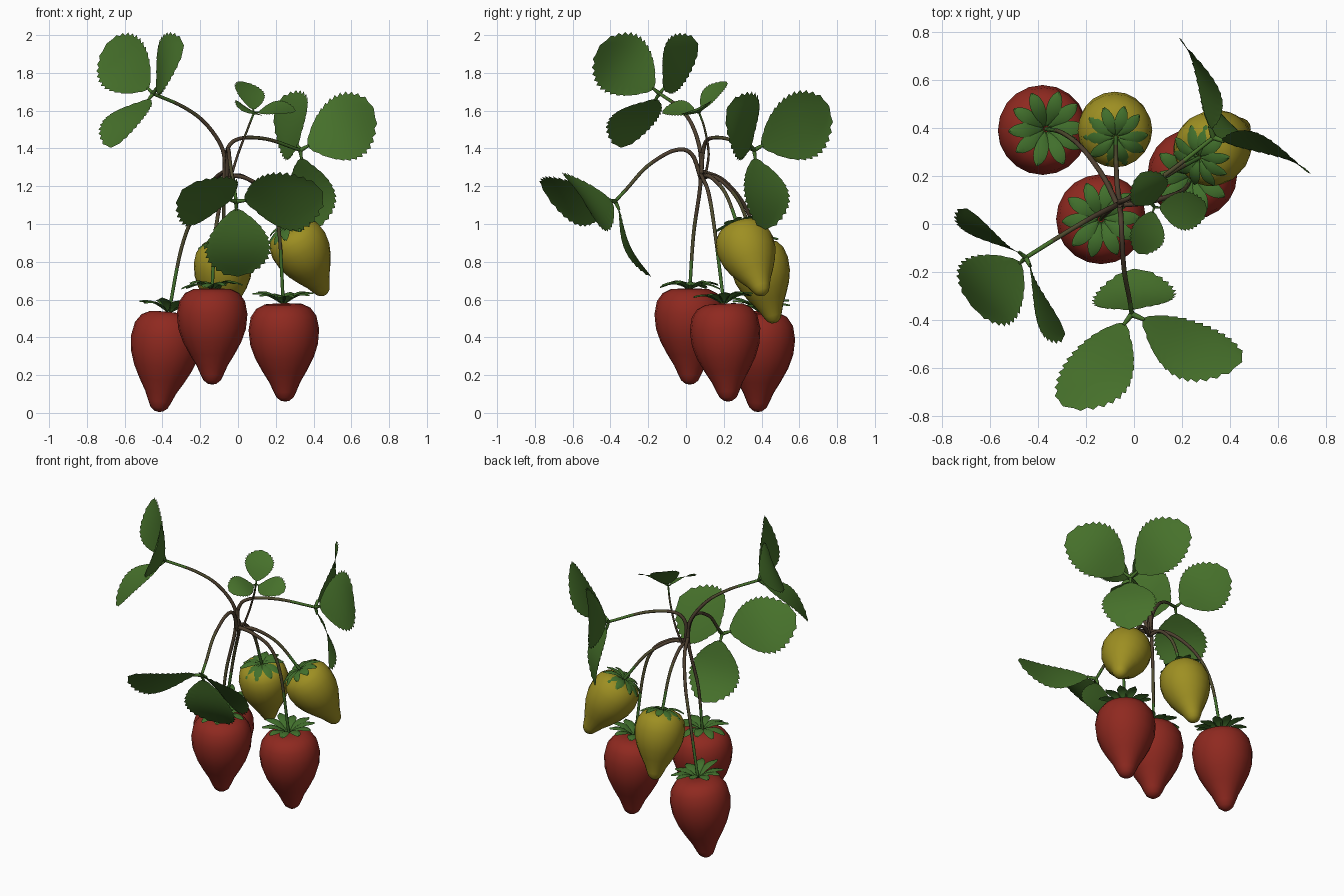
import bpy, bmesh, math, random
from mathutils import Vector, Matrix

if "Cube" in bpy.data.objects:
    bpy.data.objects.remove(bpy.data.objects["Cube"])

random.seed(4)


def mat(name, rgb):
    m = bpy.data.materials.new(name)
    m.diffuse_color = (*rgb, 1)
    m.use_nodes = True
    m.node_tree.nodes["Principled BSDF"].inputs["Base Color"].default_value = m.diffuse_color
    return m


RED = mat("ripe red", (0.275, 0.022, 0.014))
YELLOW = mat("unripe yellow", (0.34, 0.275, 0.016))
LEAF = mat("leaf green", (0.062, 0.165, 0.024))
CALYX = mat("calyx green", (0.053, 0.16, 0.025))
BROWN = mat("stem brown", (0.075, 0.05, 0.029))
OLIVE = mat("stem olive", (0.08, 0.073, 0.029))


def finish(name, bm, mats, angle=60):
    me = bpy.data.meshes.new(name)
    bmesh.ops.recalc_face_normals(bm, faces=bm.faces)
    bm.to_mesh(me)
    bm.free()
    for m in mats:
        me.materials.append(m)
    ob = bpy.data.objects.new(name, me)
    bpy.context.collection.objects.link(ob)
    bpy.ops.object.select_all(action='DESELECT')
    ob.select_set(True)
    bpy.context.view_layer.objects.active = ob
    bpy.ops.object.shade_smooth_by_angle(angle=math.radians(angle))
    return ob


def bridge(bm, a, b, closed=True):
    n = len(a)
    return [bm.faces.new((a[i], a[(i + 1) % n], b[(i + 1) % n], b[i]))
            for i in range(n if closed else n - 1)]


def smooth_path(pts, steps=6):
    # Catmull-Rom curve through the points
    p = [Vector(q) for q in pts]
    p = [2 * p[0] - p[1]] + p + [2 * p[-1] - p[-2]]
    out = []
    for i in range(1, len(p) - 2):
        a, b, c, d = p[i - 1:i + 3]
        for s in range(steps):
            t = s / steps
            out.append(0.5 * (2 * b + (c - a) * t + (2 * a - 5 * b + 4 * c - d) * t * t
                              + (3 * b - a - 3 * c + d) * t ** 3))
    return out + [p[-2]]


def tube(name, pts, r0, r1, mats):
    # tapered stem whose colour changes along its length
    path, bm, prev, n = smooth_path(pts), bmesh.new(), None, 7
    last = len(path) - 1
    for i, c in enumerate(path):
        d = (path[min(i + 1, last)] - path[max(i - 1, 0)]).normalized()
        side = d.cross(Vector((0.31, 0.87, 0.38))).normalized()
        up = d.cross(side)
        r = r0 + (r1 - r0) * i / last
        ring = [bm.verts.new(c + r * (side * math.cos(2 * math.pi * k / n) + up * math.sin(2 * math.pi * k / n)))
                for k in range(n)]
        if prev:
            for f in bridge(bm, prev, ring):
                t = i / last
                f.material_index = min(len(mats) - 1, 0 if t < 0.6 else 1 if t < 0.84 else 2)
        else:
            bm.faces.new(ring)
        prev = ring
    bm.faces.new(prev)
    return finish(name, bm, mats)


# fruit profile: (distance below the top, radius)
PROFILE = [(0.002, 0.05), (0.005, 0.10), (0.026, 0.143), (0.07, 0.174), (0.14, 0.187), (0.22, 0.179),
           (0.29, 0.155), (0.36, 0.118), (0.42, 0.082), (0.47, 0.06), (0.50, 0.045), (0.518, 0.022)]


def fruit(name, base, tip, colour, lift):
    base, tip = Vector(base), Vector(tip)
    axis = tip - base
    k = 1.0 if colour == RED else 0.83
    rot = Vector((0, 0, -1)).rotation_difference(axis).to_matrix().to_4x4()
    M = Matrix.Translation(base) @ rot
    zs = axis.length / 0.522
    bm, prev, n = bmesh.new(), None, 20
    top = bm.verts.new(M @ Vector((0, 0, -0.006)))
    for d, r in PROFILE:
        ring = [bm.verts.new(M @ Vector((k * r * math.cos(2 * math.pi * i / n),
                                         k * r * math.sin(2 * math.pi * i / n), -d * zs))) for i in range(n)]
        if prev:
            bridge(bm, prev, ring)
        else:
            for i in range(n):
                bm.faces.new((top, ring[i], ring[(i + 1) % n]))
        prev = ring
    end = bm.verts.new(tip)
    for i in range(n):
        bm.faces.new((end, prev[i], prev[(i + 1) % n]))
    finish(name, bm, [colour])
    # calyx: ten slim sepals around the stem end
    bm = bmesh.new()
    for s in range(10):
        turn = M @ Matrix.Rotation(2 * math.pi * (s + 0.2 * random.random()) / 10, 4, 'Z')
        rise = lift + random.uniform(-0.018, 0.018)
        prev = None
        for j in range(9):
            t = j / 8
            w = 0.004 + 0.026 * math.sin(math.pi * t ** 1.25) ** 0.7 if j < 8 else 0.004
            x = k * (0.012 + 0.15 * t)
            z = k * (0.006 + 0.022 * math.sin(math.pi * t) + rise * t)
            row = [bm.verts.new(turn @ Vector((x, k * w * u, z - 0.008 * abs(u)))) for u in (-1, 0, 1)]
            if prev:
                bridge(bm, prev, row, False)
            prev = row
    finish(name + "_calyx", bm, [CALYX])


def leaflet(name, node, tip, face):
    # rounded saw-edged blade, arched along its length and cupped across it
    node, tip = Vector(node), Vector(tip)
    d = (tip - node).normalized()
    face = Vector(face)
    nrm = (face - d * face.dot(d)).normalized()
    side = nrm.cross(d)
    full = (tip - node).length
    start = node + d * full * 0.10
    L = full * 0.92
    bm, prev, rows, cols = bmesh.new(), None, 26, 8
    for j in range(rows + 1):
        t = j / rows
        bell = max(0.0, math.sin(math.pi * t ** 1.1))
        w = 0.44 * L * bell ** 0.64 + 0.004
        row = []
        for i in range(cols + 1):
            u = 2 * i / cols - 1
            edge = abs(u) > 0.99
            wu = w * u * (0.91 if edge and j % 2 else 1)
            fwd = 0.025 * L if edge and j % 2 == 0 and 0 < j < rows else 0
            h = L * bell * (0.09 + 0.03 * u * u)
            row.append(bm.verts.new(start + d * (L * t + fwd) + side * wu + nrm * h))
        if prev:
            bridge(bm, prev, row, False)
        prev = row
    finish(name, bm, [LEAF])
    r = 0.012 * full / 0.45
    tube(name + "_stalk", [node, node + d * full * 0.07, start + d * 0.02 * L], r, r * 0.6, [LEAF])


# leaves: node, upper-face direction, three leaflet tips, stem path from the crown
LEAVES = {
    "left_leaf": ((-0.45, -0.14, 1.69), (-0.70, -0.58, 0.40),
                  [(-0.29, -0.45, 1.94), (-0.69, 0.06, 1.95), (-0.67, -0.34, 1.41)],
                  [(-0.07, 0.08, 1.24), (-0.08, 0.075, 1.39), (-0.17, 0.03, 1.53), (-0.29, -0.04, 1.62)]),
    "front_leaf": ((-0.01, -0.375, 1.12), (0.1, -0.83, -0.54),
                   [(-0.29, -0.75, 1.18), (0.44, -0.57, 1.17), (0.0, -0.19, 0.73)],
                   [(-0.06, 0.08, 1.24), (-0.055, 0.03, 1.37), (-0.05, -0.06, 1.39),
                    (-0.04, -0.2, 1.31), (-0.02, -0.31, 1.19)]),
    "right_leaf": ((0.33, 0.36, 1.39), (0.68, 0.68, 0.05),
                   [(0.20, 0.75, 1.62), (0.71, 0.22, 1.61), (0.39, 0.42, 0.98)],
                   [(-0.05, 0.08, 1.24), (-0.06, 0.09, 1.38), (0.0, 0.12, 1.45), (0.15, 0.22, 1.45)]),
    "small_leaf": ((0.085, 0.07, 1.59), (0.36, -0.38, 0.85),
                   [(0.02, -0.12, 1.60), (0.30, 0.06, 1.60), (0.03, 0.21, 1.75)],
                   [(-0.04, 0.1, 1.24), (0.0, 0.12, 1.37), (0.05, 0.1, 1.5)]),
}
for name, (node, face, tips, path) in LEAVES.items():
    thin = 0.6 if name == "small_leaf" else 1
    tube(name + "_stem", path + [node], 0.012 * thin, 0.009 * thin, [BROWN, OLIVE, LEAF])
    for i, tip in enumerate(tips):
        leaflet(f"{name}_blade_{i + 1}", node, tip, face)

# fruits: top, tip, colour, sepal lift, stem path from the crown
FRUITS = {
    "red_fruit_left": ((-0.365, 0.395, 0.535), (-0.42, 0.38, 0.005), RED, 0.045,
                       [(-0.07, 0.08, 1.28), (-0.13, 0.2, 1.23), (-0.22, 0.32, 1.08), (-0.30, 0.38, 0.87)]),
    "red_fruit_middle": ((-0.137, 0.02, 0.66), (-0.137, 0.02, 0.15), RED, 0.01,
                         [(-0.06, 0.08, 1.38), (-0.08, 0.075, 1.2), (-0.12, 0.04, 0.95)]),
    "red_fruit_right": ((0.24, 0.2, 0.58), (0.25, 0.225, 0.06), RED, 0.05,
                        [(-0.05, 0.08, 1.26), (0.05, 0.09, 1.24), (0.16, 0.12, 1.16), (0.215, 0.15, 0.98)]),
    "yellow_fruit_right": ((0.27, 0.276, 0.985), (0.46, 0.41, 0.625), YELLOW, -0.03,
                           [(-0.05, 0.08, 1.25), (0.03, 0.13, 1.25), (0.15, 0.21, 1.16)]),
    "yellow_fruit_back": ((-0.075, 0.36, 0.9), (-0.09, 0.47, 0.475), YELLOW, -0.03,
                          [(-0.06, 0.08, 1.25), (-0.07, 0.17, 1.24), (-0.075, 0.28, 1.12)]),
}
for name, (base, tip, colour, lift, path) in FRUITS.items():
    fruit(name, base, tip, colour, lift)
    tube(name + "_stem", path + [base], 0.012, 0.009, [BROWN, OLIVE, CALYX])
